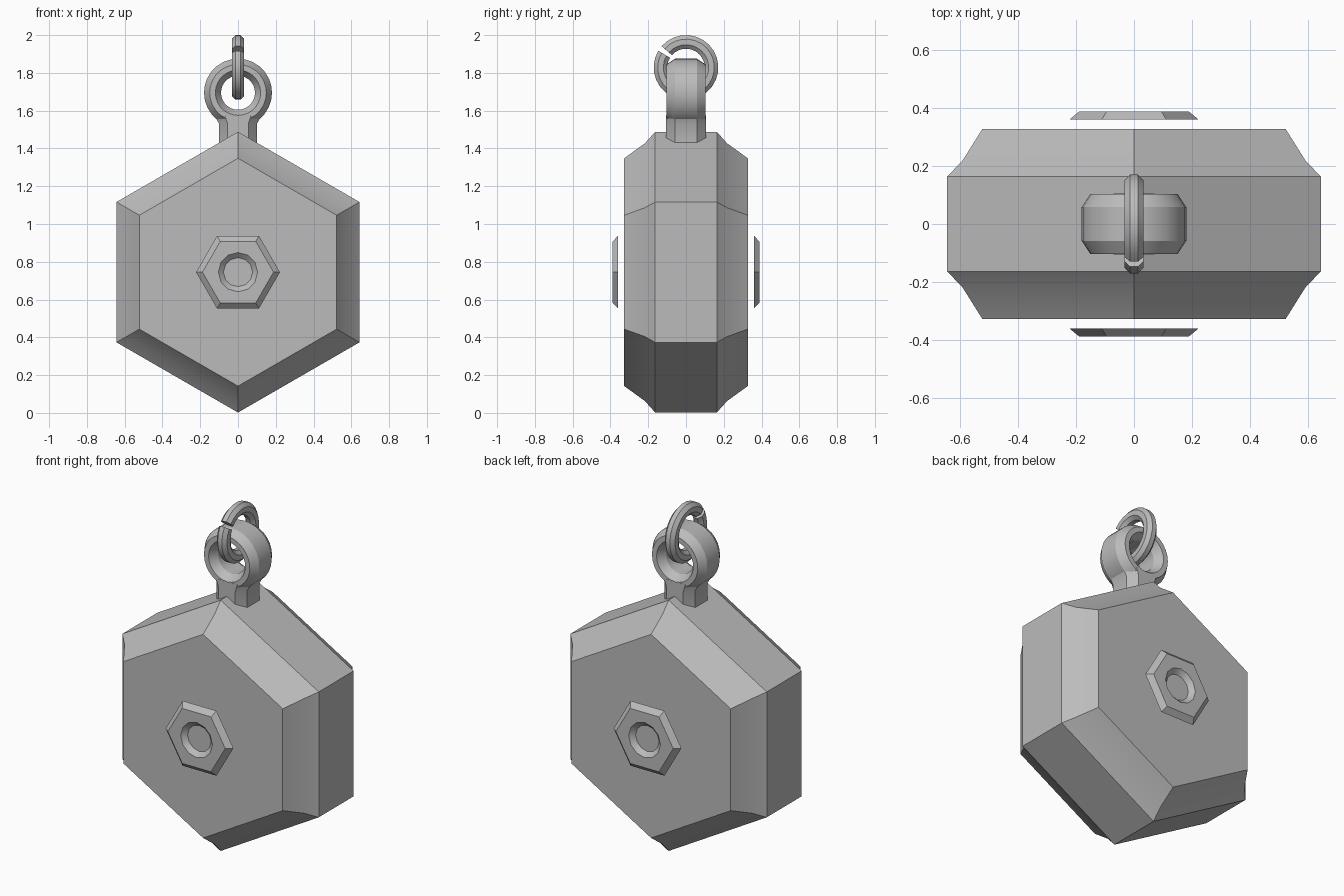
import bpy, bmesh, math
from mathutils import Vector

if "Cube" in bpy.data.objects:
    bpy.data.objects.remove(bpy.data.objects["Cube"])

grey = bpy.data.materials.new("plain grey")
grey.diffuse_color = (0.5, 0.5, 0.5, 1)
grey.use_nodes = True
grey.node_tree.nodes["Principled BSDF"].inputs["Base Color"].default_value = grey.diffuse_color


def finish(name, bm):
    bmesh.ops.recalc_face_normals(bm, faces=bm.faces)
    mesh = bpy.data.meshes.new(name)
    bm.to_mesh(mesh)
    bm.free()
    mesh.materials.append(grey)
    obj = bpy.data.objects.new(name, mesh)
    bpy.context.collection.objects.link(obj)
    bpy.ops.object.select_all(action='DESELECT')
    obj.select_set(True)
    bpy.context.view_layer.objects.active = obj
    bpy.ops.object.shade_smooth_by_angle(angle=math.radians(30))
    return obj


def bridge(bm, a, b):
    n = len(a)
    for i in range(n):
        bm.faces.new((a[i], a[(i + 1) % n], b[(i + 1) % n], b[i]))


def polygon(bm, radius, sides, start, y, z):
    """Ring of vertices standing in the XZ plane."""
    step = 2 * math.pi / sides
    return [bm.verts.new((radius * math.cos(start + i * step), y,
                          z + radius * math.sin(start + i * step)))
            for i in range(sides)]


def loft(name, profile, sides, start, z):
    """Stack of polygons along y, capped at both ends."""
    bm = bmesh.new()
    rings = [polygon(bm, r, sides, start, y, z) for y, r in profile]
    for a, b in zip(rings, rings[1:]):
        bridge(bm, a, b)
    bm.faces.new(rings[0])
    bm.faces.new(rings[-1])
    return finish(name, bm)


def swept_ring(name, section, z, plane, steps, first=0.0, sweep=360.0):
    """Sweep a (radius, offset) section round a centre; open if under 360."""
    bm = bmesh.new()
    closed = sweep >= 360
    rings = []
    for i in range(steps if closed else steps + 1):
        t = math.radians(first + sweep * i / steps)
        ring = []
        for r, o in section:
            u, h = r * math.cos(t), z + r * math.sin(t)
            ring.append(bm.verts.new((u, o, h) if plane == 'XZ' else (o, u, h)))
        rings.append(ring)
    for a, b in zip(rings, rings[1:]):
        bridge(bm, a, b)
    if closed:
        bridge(bm, rings[-1], rings[0])
    else:
        bm.faces.new(rings[0])
        bm.faces.new(rings[-1])
    return finish(name, bm)


CENTRE = 0.745

# Hexagonal body with a slightly hollow chamfer round both faces
half = [(0.163, 0.743), (0.218, 0.682), (0.327, 0.603)]
loft("body", [(-y, r) for y, r in reversed(half)] + half, 6, math.pi / 6, CENTRE)

# Bevelled hexagonal plates with a round tapered recess, front and back
for name, s in (("front_plate", -1), ("back_plate", 1)):
    bm = bmesh.new()
    base = polygon(bm, 0.222, 6, 0, s * 0.36, CENTRE)
    rim = polygon(bm, 0.188, 6, 0, s * 0.388, CENTRE)
    mouth = polygon(bm, 0.104, 12, 0, s * 0.388, CENTRE)
    floor = polygon(bm, 0.077, 12, 0, s * 0.362, CENTRE)
    bm.faces.new(base)
    bridge(bm, base, rim)
    # flat face between the six rim corners and the twelve mouth corners
    for i in range(6):
        j = (i + 1) % 6
        bm.faces.new((rim[i], rim[j], mouth[2 * j], mouth[2 * i + 1], mouth[2 * i]))
    bridge(bm, mouth, floor)
    bm.faces.new(floor)
    finish(name, bm)

# Eyelet ring
eye = [(0.18, -0.058), (0.18, 0.058), (0.15, 0.104), (0.12, 0.104),
       (0.09, 0.058), (0.09, -0.058), (0.12, -0.104), (0.15, -0.104)]
swept_ring("eyelet", eye, 1.695, 'XZ', 28)

# Eight-sided stem holding the eyelet, sunk into the body
bm = bmesh.new()
outline = [(0.1, -0.057), (0.1, 0.057), (0.055, 0.105), (-0.055, 0.105),
           (-0.1, 0.057), (-0.1, -0.057), (-0.055, -0.105), (0.055, -0.105)]
levels = [[bm.verts.new((x * kx, y, z)) for x, y in outline]
          for z, kx in ((1.41, 1), (1.53, 1), (1.575, 1.25))]
for a, b in zip(levels, levels[1:]):
    bridge(bm, a, b)
bm.faces.new(levels[0])
bm.faces.new(levels[-1])
finish("stem", bm)

# Split link hanging through the eyelet, with a small gap at its upper front
link = [(0.135 + 0.036 * math.cos(math.radians(a)) / math.cos(math.radians(22.5)),
         0.033 * math.sin(math.radians(a)) / math.cos(math.radians(22.5)))
        for a in [22.5 + 45 * i for i in range(8)]]
swept_ring("link", link, 1.829, 'YZ', 26, first=149, sweep=350)
